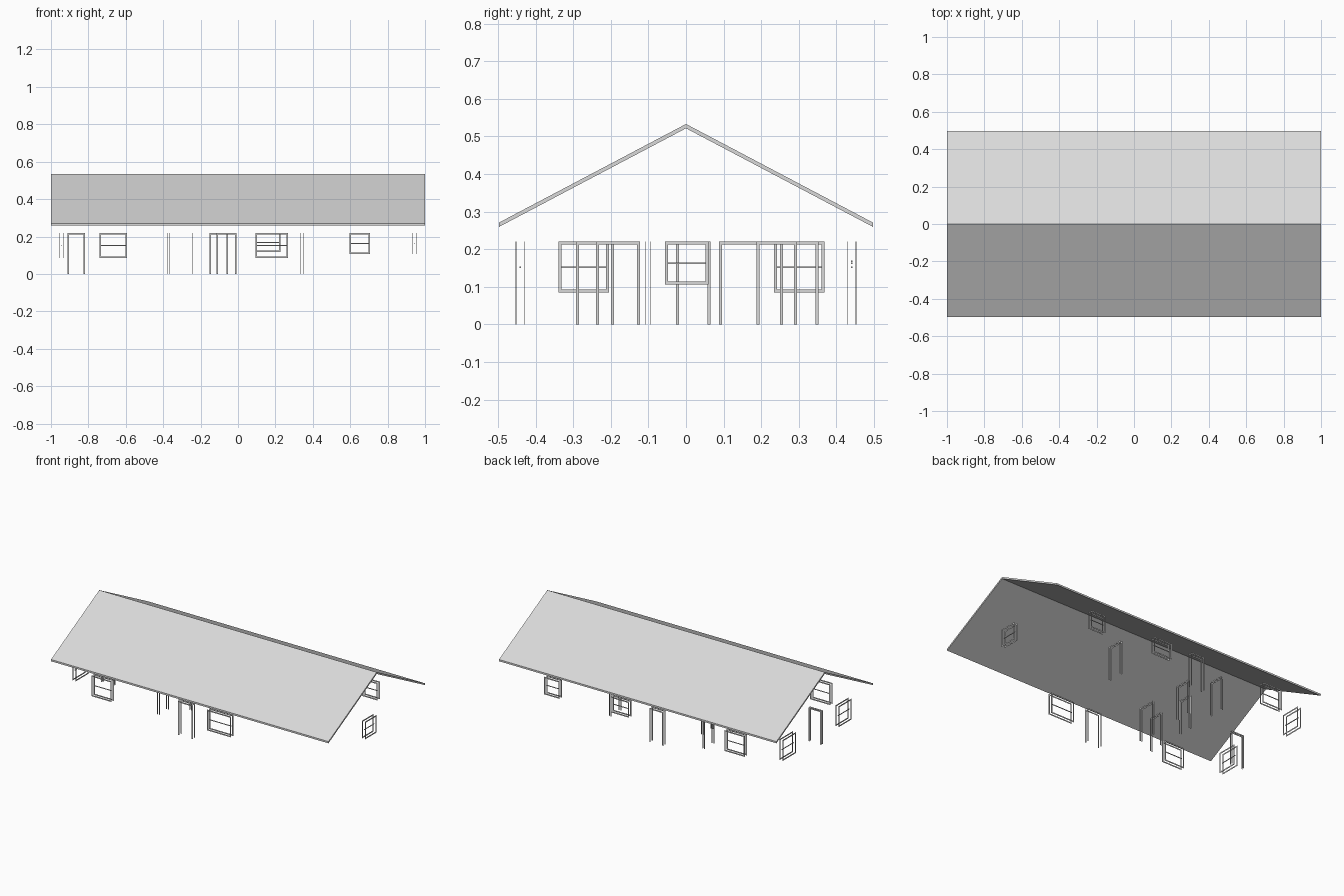
import bpy
import bmesh
from mathutils import Vector

cube = bpy.data.objects.get("Cube")
if cube:
    bpy.data.objects.remove(cube, do_unlink=True)

grey = bpy.data.materials.new("light_grey")
grey.use_nodes = True
colour = (0.7, 0.7, 0.7, 1)
grey.diffuse_color = colour
grey.node_tree.nodes["Principled BSDF"].inputs["Base Color"].default_value = colour

HEAD = 0.22       # top of every opening
TRIM = 0.008      # face width of the casings
DEPTH = 0.0015    # thickness of the casings
BAR = 0.004       # section of the window bar
OUTER, INNER = 0.0225, 0.0135   # wall thicknesses
WALL_X, WALL_Y = 0.945, 0.441   # outer wall centre lines


def finish(name, bm):
    bmesh.ops.recalc_face_normals(bm, faces=bm.faces)
    mesh = bpy.data.meshes.new(name)
    bm.to_mesh(mesh)
    bm.free()
    mesh.materials.append(grey)
    obj = bpy.data.objects.new(name, mesh)
    bpy.context.collection.objects.link(obj)
    return obj


def add_box(bm, lo, hi):
    lo, hi = Vector(lo), Vector(hi)
    verts = bmesh.ops.create_cube(bm, size=1)["verts"]
    for v in verts:
        v.co = (lo + hi) / 2 + v.co * (hi - lo)


def opening(name, axis, wall, a, b, sill=0.0, thick=OUTER):
    """Casings on both faces of a wall; axis is the direction the wall faces."""
    bm = bmesh.new()

    def piece(centre, depth, u0, u1, z0, z1):
        d0, d1 = centre - depth / 2, centre + depth / 2
        if axis == "x":
            add_box(bm, (d0, u0, z0), (d1, u1, z1))
        else:
            add_box(bm, (u0, d0, z0), (u1, d1, z1))

    for side in (-1, 1):
        c = wall + side * thick / 2
        # jambs, head and, for windows, the bottom casing
        piece(c, DEPTH, a, a + TRIM, sill, HEAD)
        piece(c, DEPTH, b - TRIM, b, sill, HEAD)
        piece(c, DEPTH, a + TRIM, b - TRIM, HEAD - TRIM, HEAD)
        if sill:
            piece(c, DEPTH, a + TRIM, b - TRIM, sill, sill + TRIM)
    if sill:
        # meeting bar in the middle of the wall
        mid = (sill + HEAD) / 2
        piece(wall, BAR, a + TRIM, b - TRIM, mid - BAR / 2, mid + BAR / 2)
    finish(name, bm)


# Gable roof: a thin bent profile extruded along x
bm = bmesh.new()
eave, top, low, slab = 0.497, 0.533, 0.271, 0.0115
profile = [(-eave, low), (0, top), (eave, low),
           (eave, low - slab), (0, top - slab), (-eave, low - slab)]
ends = [[bm.verts.new((x, y, z)) for y, z in profile] for x in (-1, 1)]
for ring in ends:
    bm.faces.new([ring[i] for i in (0, 1, 4, 5)])
    bm.faces.new([ring[i] for i in (1, 2, 3, 4)])
for i in range(6):
    j = (i + 1) % 6
    bm.faces.new((ends[0][i], ends[0][j], ends[1][j], ends[1][i]))
finish("roof", bm)

# Windows in the outer walls
opening("front_window_right", "y", -WALL_Y, -0.74, -0.594, 0.085)
opening("front_window_left", "y", -WALL_Y, 0.094, 0.267, 0.085)
opening("back_window_right", "y", WALL_Y, -0.74, -0.594, 0.085)
opening("back_window_middle", "y", WALL_Y, 0.094, 0.228, 0.117)
opening("back_window_left", "y", WALL_Y, 0.595, 0.706, 0.106)
opening("right_window_front", "x", -WALL_X, -0.339, -0.205, 0.085)
opening("right_window_back", "x", -WALL_X, 0.234, 0.369, 0.085)
opening("left_window", "x", WALL_X, -0.056, 0.06, 0.106)

# Doors in the outer walls
opening("front_door", "y", -WALL_Y, -0.114, -0.009)
opening("back_door", "y", WALL_Y, -0.153, -0.053)

# Doors in the inner walls
opening("closet_door", "y", -0.1, -0.911, -0.817, thick=INNER)
inner_doors = [(-0.372, -0.292, -0.192), (-0.372, -0.027, 0.065),
               (-0.372, 0.25, 0.353), (-0.252, -0.24, -0.123),
               (-0.252, 0.088, 0.195), (0.342, 0.187, 0.295)]
for n, (wall, a, b) in enumerate(inner_doors, 1):
    opening(f"inner_door_{n}", "x", wall, a, b, thick=INNER)
